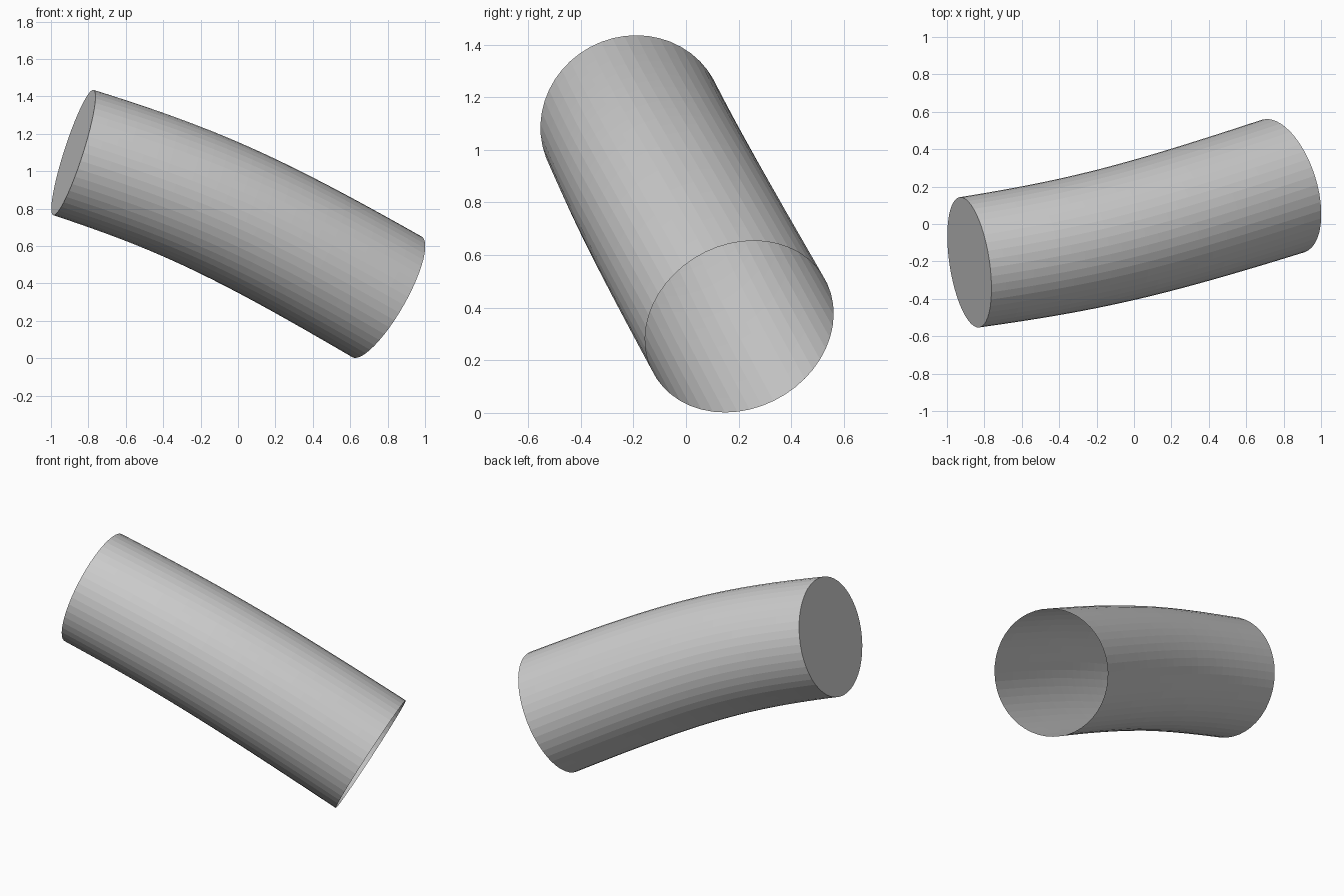
import bpy, bmesh, math
from mathutils import Vector

if "Cube" in bpy.data.objects:
    bpy.data.objects.remove(bpy.data.objects["Cube"])

SIDES, RINGS = 48, 24
R_START, R_END = 0.352, 0.372

# Centre line: two straight runs blended by a soft bend at the corner
start = Vector((-0.88, -0.205, 1.10))
corner = Vector((-0.12, -0.09, 0.855))
end = Vector((0.797, 0.203, 0.328))
h1 = start.lerp(corner, 0.82)
h2 = end.lerp(corner, 0.82)


def point(t):
    u = 1 - t
    return u**3 * start + 3*u*u*t * h1 + 3*u*t*t * h2 + t**3 * end


def tangent(t):
    u = 1 - t
    return (u*u * (h1 - start) + 2*u*t * (h2 - h1) + t*t * (end - h2)).normalized()


bm = bmesh.new()
rings = []
for i in range(RINGS + 1):
    t = i / RINGS
    c, d = point(t), tangent(t)
    side = d.cross(Vector((0, 0, 1))).normalized()
    up = side.cross(d)
    r = R_START + (R_END - R_START) * t
    angles = [2 * math.pi * k / SIDES for k in range(SIDES)]
    rings.append([bm.verts.new(c + r * (math.cos(a) * side + math.sin(a) * up)) for a in angles])

# Tube wall
for a, b in zip(rings, rings[1:]):
    for k in range(SIDES):
        n = (k + 1) % SIDES
        bm.faces.new((a[k], b[k], b[n], a[n]))

# Closed upper end; the lower end stays open
bm.faces.new(rings[0])
bm.normal_update()
bmesh.ops.recalc_face_normals(bm, faces=bm.faces[:])
if bm.faces[:][-1].normal.dot(tangent(0)) > 0:
    bmesh.ops.reverse_faces(bm, faces=bm.faces[:])

mesh = bpy.data.meshes.new("bent_tube")
bm.to_mesh(mesh)
bm.free()
bpy.context.collection.objects.link(bpy.data.objects.new("bent_tube", mesh))
